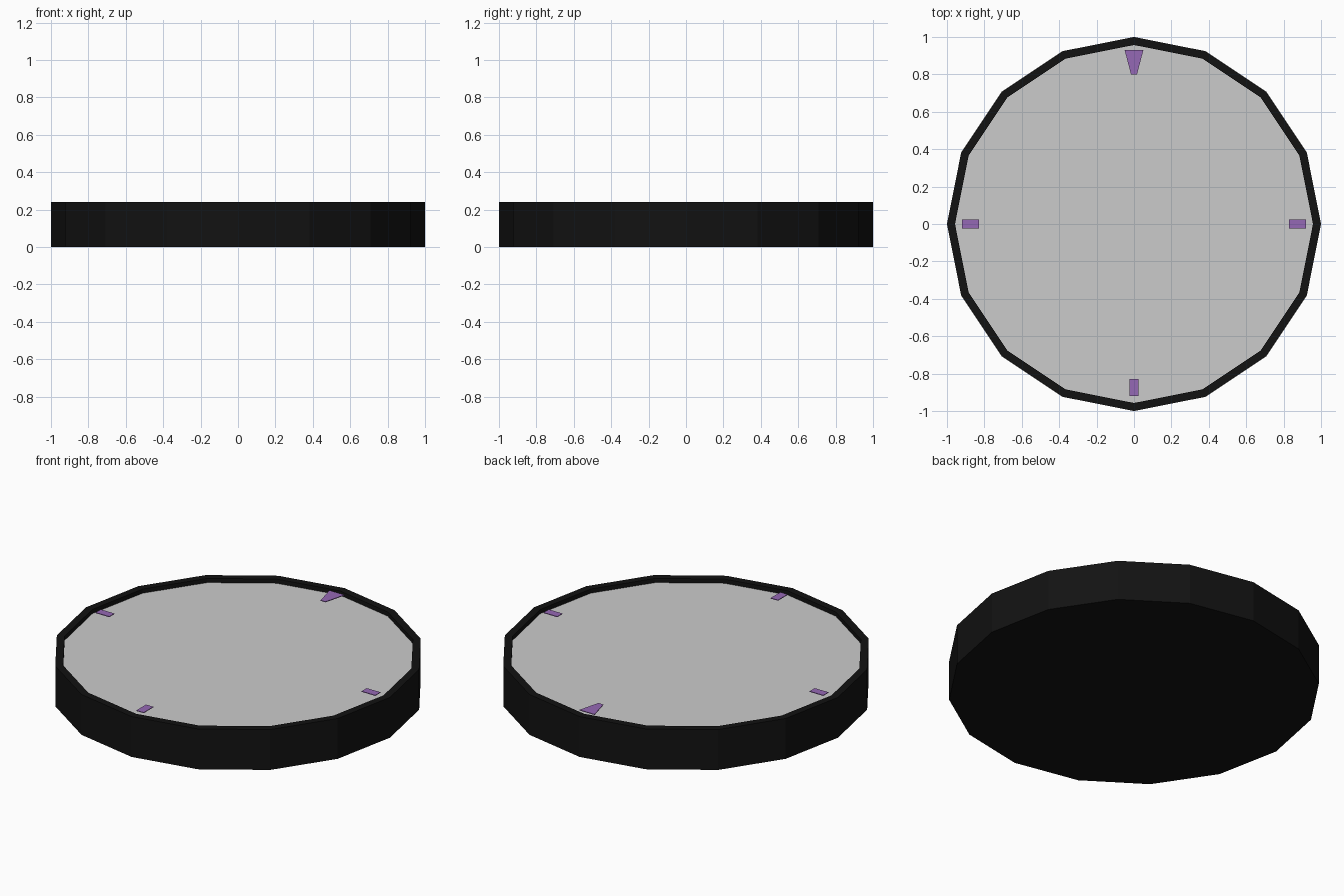
import bpy, bmesh, math

if "Cube" in bpy.data.objects:
    bpy.data.objects.remove(bpy.data.objects["Cube"])

SIDES = 16
HEIGHT = 0.24
DIAL_Z = 0.215
R_OUT, R_IN = 1.0, 0.957


def material(name, rgb):
    m = bpy.data.materials.new(name)
    m.diffuse_color = (*rgb, 1)
    m.use_nodes = True
    m.node_tree.nodes["Principled BSDF"].inputs["Base Color"].default_value = m.diffuse_color
    return m


def add_object(name, bm, mat=None):
    bmesh.ops.recalc_face_normals(bm, faces=bm.faces)
    me = bpy.data.meshes.new(name)
    bm.to_mesh(me)
    bm.free()
    ob = bpy.data.objects.new(name, me)
    if mat:
        me.materials.append(mat)
    bpy.context.collection.objects.link(ob)
    return ob


def ring(bm, r, z):
    return [bm.verts.new((r * math.cos(2 * math.pi * i / SIDES),
                          r * math.sin(2 * math.pi * i / SIDES), z))
            for i in range(SIDES)]


def plate(name, outline, mat, angle=0.0):
    # thin flat plate extruded from an outline, turned about the centre
    bm = bmesh.new()
    c, s = math.cos(angle), math.sin(angle)
    low, high = [[bm.verts.new((x * c - y * s, x * s + y * c, z))
                  for x, y in outline] for z in (HEIGHT - 0.004, HEIGHT)]
    bm.faces.new(low)
    bm.faces.new(high)
    n = len(outline)
    for i in range(n):
        j = (i + 1) % n
        bm.faces.new((low[i], low[j], high[j], high[i]))
    return add_object(name, bm, mat)


black = material("black", (0.006, 0.006, 0.006))
purple = material("purple", (0.3, 0.14, 0.46))

# case: closed base, outer wall, rim and short inner wall
bm = bmesh.new()
rings = [ring(bm, r, z) for r, z in
         ((R_OUT, 0), (R_OUT, HEIGHT), (R_IN, HEIGHT), (R_IN, DIAL_Z))]
bm.faces.new(rings[0][::-1])
for a, b in zip(rings, rings[1:]):
    for i in range(SIDES):
        j = (i + 1) % SIDES
        bm.faces.new((a[i], a[j], b[j], b[i]))
add_object("case", bm, black)

# dial: grey face sunk just below the rim
bm = bmesh.new()
face = bm.faces.new(ring(bm, R_IN, DIAL_Z))
dial = add_object("dial", bm)
if dial.data.polygons[0].normal.z < 0:
    dial.data.flip_normals()

# markers: a wedge at the back, small bars on the other three sides
plate("wedge_marker", [(-0.016, 0.80), (0.016, 0.80), (0.05, 0.93), (-0.05, 0.93)], purple)
bar = [(-0.024, 0.83), (0.024, 0.83), (0.024, 0.92), (-0.024, 0.92)]
for name, turn in (("left_marker", 1), ("front_marker", 2), ("right_marker", 3)):
    plate(name, bar, purple, turn * math.pi / 2)
